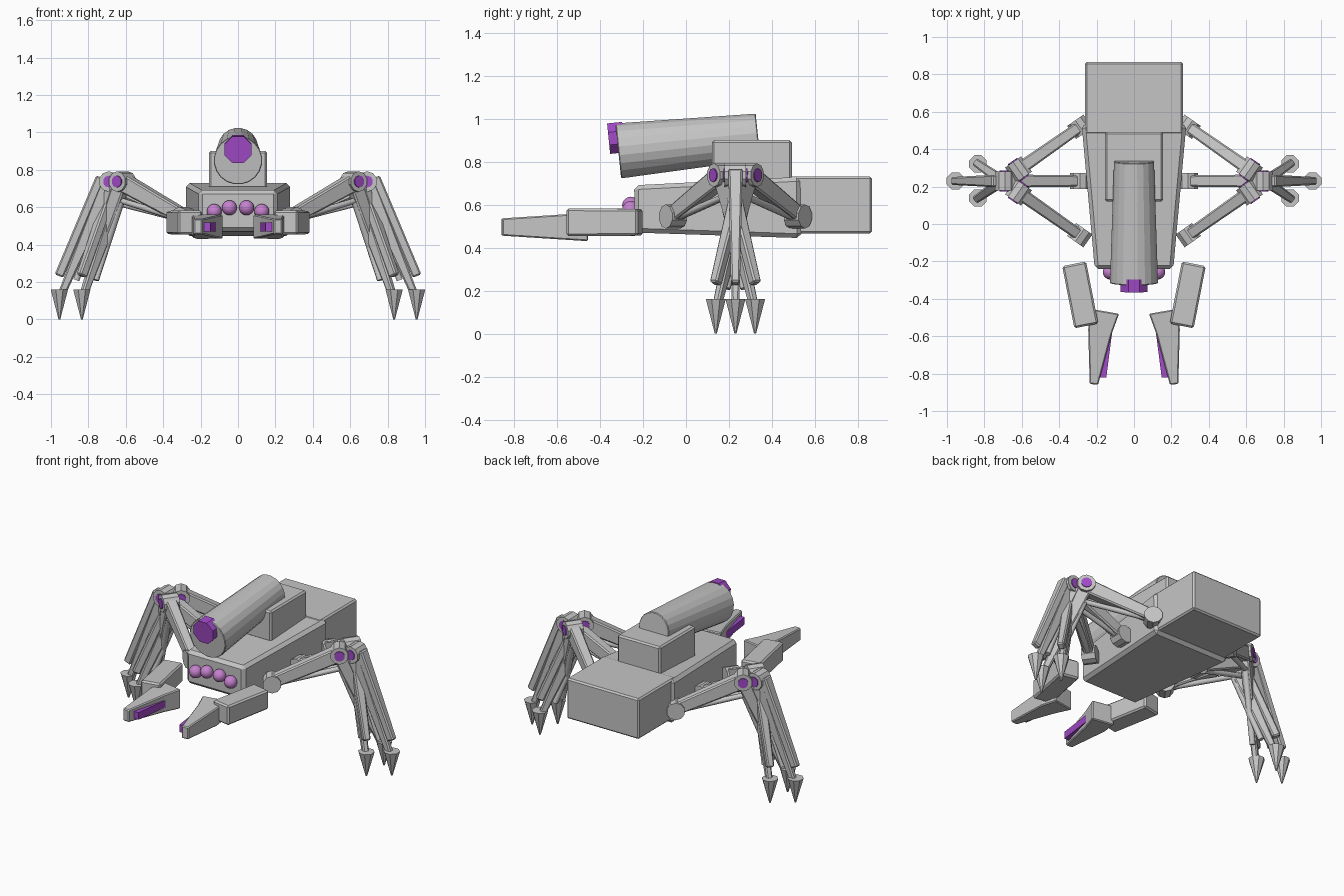
import bpy, bmesh, math
from mathutils import Vector

if "Cube" in bpy.data.objects:
    bpy.data.objects.remove(bpy.data.objects["Cube"])


def material(name, rgb):
    m = bpy.data.materials.new(name)
    m.use_nodes = True
    m.diffuse_color = (*rgb, 1)
    m.node_tree.nodes["Principled BSDF"].inputs["Base Color"].default_value = (*rgb, 1)
    return m


GREY = material("light grey metal", (0.56, 0.56, 0.56))
PURPLE = material("glowing purple", (0.36, 0.07, 0.58))
PINK = material("eye pink purple", (0.56, 0.22, 0.62))


def finish(name, bm, mat, bevel=0.0, smooth=0):
    bmesh.ops.recalc_face_normals(bm, faces=bm.faces)
    me = bpy.data.meshes.new(name)
    bm.to_mesh(me)
    bm.free()
    me.materials.append(mat)
    ob = bpy.data.objects.new(name, me)
    bpy.context.collection.objects.link(ob)
    if smooth:
        bpy.ops.object.select_all(action="DESELECT")
        bpy.context.view_layer.objects.active = ob
        ob.select_set(True)
        bpy.ops.object.shade_smooth_by_angle(angle=math.radians(smooth))
    if bevel:
        mod = ob.modifiers.new("edge bevel", "BEVEL")
        mod.width, mod.segments = bevel, 1
    return ob


def loft(name, rings, mat, bevel=0.0, smooth=0):
    """Skin two matching rings of points and cap both ends."""
    bm = bmesh.new()
    a, b = [[bm.verts.new(p) for p in ring] for ring in rings]
    n = len(a)
    for i in range(n):
        j = (i + 1) % n
        bm.faces.new((a[i], a[j], b[j], b[i]))
    bm.faces.new(a)
    bm.faces.new(b)
    return finish(name, bm, mat, bevel, smooth)


def frame(p0, p1):
    d = (p1 - p0).normalized()
    ref = Vector((0, 0, 1)) if abs(d.z) < 0.999 else Vector((0, 1, 0))
    side = d.cross(ref).normalized()
    return side, side.cross(d)


def beam(name, p0, p1, size0, size1, bevel=0.008, mat=GREY):
    """Tapered box between two points; sizes are (width, height)."""
    p0, p1 = Vector(p0), Vector(p1)
    u, v = frame(p0, p1)
    corners = ((-.5, -.5), (.5, -.5), (.5, .5), (-.5, .5))
    rings = [[p + u * w * i + v * h * j for i, j in corners]
             for p, (w, h) in ((p0, size0), (p1, size1))]
    return loft(name, rings, mat, bevel)


def rod(name, p0, p1, r0, r1, sides=8, mat=GREY, bevel=0.0, smooth=0):
    p0, p1 = Vector(p0), Vector(p1)
    u, v = frame(p0, p1)
    angles = [math.tau * (i + .5) / sides for i in range(sides)]
    rings = [[p + (u * math.cos(t) + v * math.sin(t)) * r for t in angles]
             for p, r in ((p0, r0), (p1, r1))]
    return loft(name, rings, mat, bevel, smooth)


# Body, abdomen and turret block
beam("body", (0, -.24, .58), (0, .535, .587), (.42, .22), (.56, .285), .02)
beam("abdomen", (0, .48, .598), (0, .865, .598), (.525, .265), (.525, .265), .01)
beam("turret_block", (0, .12, .80), (0, .492, .80), (.31, .20), (.31, .20), .01)

# Cannon and its muzzle
rod("cannon", (0, -.315, .85), (0, .335, .917), .13, .108, 20, bevel=.004)
rod("muzzle", (0, -.36, .907), (0, -.29, .914), .077, .077, 8, PURPLE)

# Eyes
for i, (x, z) in enumerate(((-.127, .577), (-.046, .597), (.046, .597), (.127, .577))):
    bm = bmesh.new()
    bmesh.ops.create_uvsphere(bm, u_segments=16, v_segments=10, radius=.04)
    bmesh.ops.translate(bm, verts=bm.verts, vec=(x, -.257, z))
    finish(f"eye_{i + 1}", bm, PINK, smooth=60)


# Claws: upper arm, hooked blade and glowing inner edge
def claw(s, label):
    beam(f"{label}_claw_arm", (s * .32, -.213, .518), (s * .255, -.545, .518),
         (.13, .125), (.13, .128), .01)
    plan = ((.225, -.455), (.08, -.48), (.12, -.59), (.192, -.86), (.237, -.855), (.245, -.56))

    def level(sign):
        ring = []
        for x, y in plan:
            t = (-y - .455) / .405
            ring.append((s * x, y, .496 + sign * (.066 - .026 * t)))
        return ring
    loft(f"{label}_claw_blade", (level(-1), level(1)), GREY, .006)
    strip = ((.117, -.58), (.148, -.82), (.187, -.82), (.135, -.58))
    loft(f"{label}_claw_glow",
         [[(s * x, y, z) for x, y in strip] for z in (.47, .517)], PURPLE)


# Legs: each one lies in a vertical plane turned about its hip
def leg(s, hip_y, angle, label):
    c, n = math.cos(angle), math.sin(angle)

    def at(r, z, off=0.0):
        return Vector((s * (.29 + r * c - off * n), hip_y + r * n + off * c, z))

    def axle(part, r, z, half, radius, mat=GREY):
        rod(f"{label}_{part}", at(r, z, -half), at(r, z, half), radius, radius, 10, mat)

    axle("hip_joint", 0, .545, .042, .056)
    beam(f"{label}_thigh", at(0, .55), at(.40, .735), (.06, .075), (.07, .095))
    axle("knee_joint", .40, .737, .05, .055)
    axle("knee_glow", .40, .737, .056, .032, PURPLE)
    rod(f"{label}_thigh_piston", at(.03, .54), at(.41, .635), .018, .016, smooth=50)
    beam(f"{label}_shin", at(.40, .735), at(.655, .13), (.06, .085), (.035, .04))
    beam(f"{label}_shin_plate", at(.445, .76), at(.667, .232), (.066, .05), (.042, .05))
    rod(f"{label}_shin_piston", at(.41, .63), at(.575, .21), .02, .018, smooth=50)
    rod(f"{label}_foot", at(.665, .16), at(.665, 0), .05, .005)


for s, label in ((1, "left"), (-1, "right")):
    claw(s, label)
    for place, y, degrees in (("front", -.06, 35), ("middle", .23, 0), ("rear", .52, -35)):
        leg(s, y, math.radians(degrees), f"{label}_{place}")
